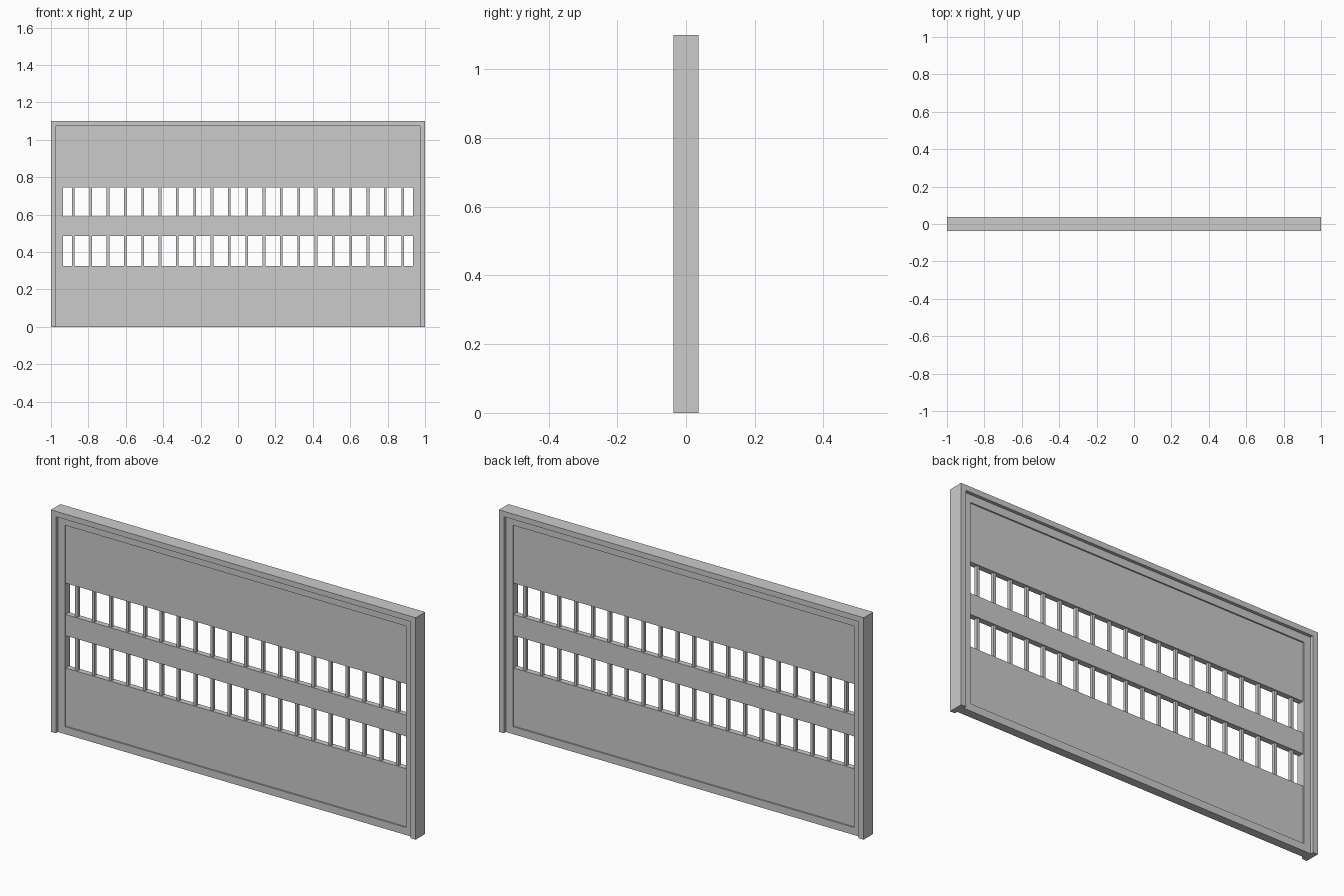
import bpy, bmesh
from mathutils import Matrix, Vector

if "Cube" in bpy.data.objects:
    bpy.data.objects.remove(bpy.data.objects["Cube"])


def box(bm, x0, x1, z0, z1, half):
    # Box between the given x and z limits, centred on y = 0
    m = Matrix.Translation(((x0 + x1) / 2, 0, (z0 + z1) / 2)) @ Matrix.Diagonal((x1 - x0, 2 * half, z1 - z0, 1))
    bmesh.ops.create_cube(bm, size=1, matrix=m)


def finish(name, bm):
    me = bpy.data.meshes.new(name)
    bm.to_mesh(me)
    bm.free()
    ob = bpy.data.objects.new(name, me)
    bpy.context.collection.objects.link(ob)
    return ob


def extrude_outline(name, pts, half):
    # Single closed x-z outline pushed through the thickness
    bm = bmesh.new()
    face = bm.faces.new([bm.verts.new((x, -half, z)) for x, z in pts])
    new = bmesh.ops.extrude_face_region(bm, geom=[face])["geom"]
    bmesh.ops.translate(bm, vec=Vector((0, 2 * half, 0)), verts=[v for v in new if isinstance(v, bmesh.types.BMVert)])
    bmesh.ops.recalc_face_normals(bm, faces=bm.faces)
    return finish(name, bm)


XO, XC, XF = 1.0, 0.973, 0.935          # casing, frame and panel half widths
H, ZC, ZF, ZB = 1.10, 1.073, 1.035, 0.037
SLOTS = [(0.325, 0.485), (0.59, 0.745)]

# Outer casing: upside-down U, open at the bottom
extrude_outline("outer_casing", [(-XO, 0), (-XO, H), (XO, H), (XO, 0),
                                 (XC, 0), (XC, ZC), (-XC, ZC), (-XC, 0)], 0.037)

# Inner frame: stiles and rails
bm = bmesh.new()
for x0, x1 in ((-XC, -XF), (XF, XC)):
    box(bm, x0, x1, 0, ZC, 0.021)
for z0, z1 in ((0, ZB), (ZF, ZC)):
    box(bm, -XF, XF, z0, z1, 0.021)
finish("inner_frame", bm)

# Solid panels above, between and below the openings
edges = [ZB, *SLOTS[0], *SLOTS[1], ZF]
for name, i in (("lower_panel", 0), ("middle_panel", 2), ("upper_panel", 4)):
    bm = bmesh.new()
    box(bm, -XF, XF, edges[i], edges[i + 1], 0.014)
    finish(name, bm)

# Upright bars in both openings
for name, (z0, z1) in zip(("lower_bars", "upper_bars"), SLOTS):
    bm = bmesh.new()
    for i in range(20):
        x = -0.88 + i * 1.76 / 19
        box(bm, x - 0.007, x + 0.007, z0, z1, 0.008)
    finish(name, bm)
